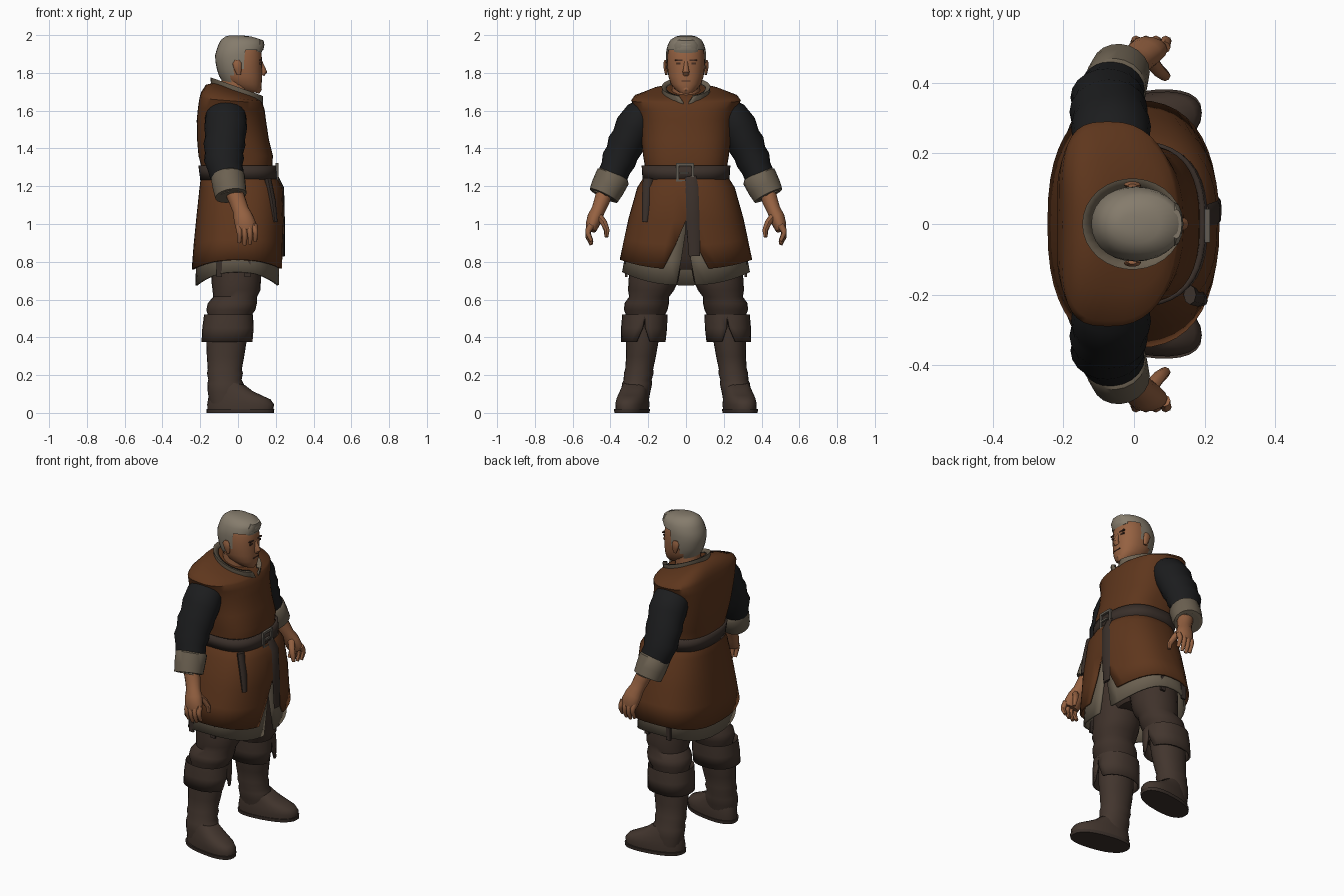
import bpy, bmesh, math
from mathutils import Vector


def material(name, rgb):
    m = bpy.data.materials.new(name)
    m.diffuse_color = (*rgb, 1)
    return m


TUNIC = material("brown_leather", (0.112, 0.037, 0.012))
SLEEVE = material("black_cloth", (0.0115, 0.012, 0.013))
LINEN = material("grey_linen", (0.150, 0.120, 0.083))
TROUSER = material("dark_brown_cloth", (0.050, 0.032, 0.024))
BOOT = material("boot_leather", (0.055, 0.036, 0.027))
BELT = material("belt_leather", (0.042, 0.029, 0.023))
METAL = material("dull_metal", (0.120, 0.105, 0.085))
SKIN = material("skin", (0.300, 0.120, 0.053))
HAIR = material("grey_hair", (0.235, 0.200, 0.150))
DARK = material("dark_detail", (0.060, 0.026, 0.016))


def finish(name, bm, mat, mirror=False, thick=0, angle=45):
    bmesh.ops.remove_doubles(bm, verts=bm.verts, dist=0.0003)
    bmesh.ops.recalc_face_normals(bm, faces=bm.faces)
    me = bpy.data.meshes.new(name)
    bm.to_mesh(me)
    bm.free()
    me.materials.append(mat)
    ob = bpy.data.objects.new(name, me)
    bpy.context.collection.objects.link(ob)
    bpy.ops.object.select_all(action='DESELECT')
    ob.select_set(True)
    bpy.context.view_layer.objects.active = ob
    bpy.ops.object.shade_smooth_by_angle(angle=math.radians(angle))
    if thick:
        s = ob.modifiers.new("thickness", 'SOLIDIFY')
        s.thickness, s.offset = thick, 0
    if mirror:
        m = ob.modifiers.new("mirror", 'MIRROR')
        m.use_axis = (False, True, False)
    return ob


def skin_rings(bm, rings, closed, caps):
    vs = [[bm.verts.new(p) for p in r] for r in rings]
    n = len(vs[0])
    for a, b in zip(vs, vs[1:]):
        for i in range(n if closed else n - 1):
            j = (i + 1) % n
            bm.faces.new((a[i], a[j], b[j], b[i]))
    if caps:
        bm.faces.new(vs[0])
        bm.faces.new(vs[-1])


def power(v, e):
    return math.copysign(abs(v) ** (2 / e), v)


def shell(name, rows, mat, n=32, e=2.4, slit=False, thick=0, mirror=False, keep=None):
    """Stacked level rings: z, cx, cy, rx, ry, then optional tilt, gap, dip, sweep, yaw."""
    rings = []
    for row in rows:
        z, cx, cy, rx, ry, tilt, gap, dip, sweep, yaw = (tuple(row) + (0,) * 5)[:10]
        t0 = math.asin((gap / ry) ** (e / 2)) if slit else 0
        ring = []
        for i in range(n + (1 if slit else 0)):
            t = t0 + (2 * math.pi - 2 * t0) * i / n
            x, y = rx * power(math.cos(t), e), ry * power(math.sin(t), e)
            ring.append(Vector((cx + x - sweep * (y / ry) ** 2, cy + y + yaw * x,
                                z - tilt * x - dip * math.cos(t) ** 2)))
        rings.append(ring)
    bm = bmesh.new()
    skin_rings(bm, rings, not slit, not slit and not thick)
    if keep:
        bad = [f for f in bm.faces if not keep(f.calc_center_median())]
        bmesh.ops.delete(bm, geom=bad, context='FACES')
    return finish(name, bm, mat, mirror, thick)


def tube(name, pts, mat, n=12, mirror=True):
    """Limb along a path: x, y, z, radius along x, radius across."""
    P = [Vector(p[:3]) for p in pts]
    rings = []
    for i, p in enumerate(pts):
        d = (P[min(i + 1, len(P) - 1)] - P[max(i - 1, 0)]).normalized()
        u = Vector((1, 0, 0))
        u = (u - d * u.dot(d)).normalized()
        v = d.cross(u)
        rings.append([P[i] + u * p[3] * math.cos(2 * math.pi * k / n)
                      + v * p[4] * math.sin(2 * math.pi * k / n) for k in range(n)])
    bm = bmesh.new()
    skin_rings(bm, rings, True, True)
    return finish(name, bm, mat, mirror)


def box(name, loc, size, mat, mirror=False):
    bm = bmesh.new()
    bmesh.ops.create_cube(bm, size=1)
    for v in bm.verts:
        v.co = Vector(loc) + Vector([c * s for c, s in zip(v.co, size)])
    return finish(name, bm, mat, mirror, angle=30)


# Tunic body, with swept-back shoulders
shell("tunic_body", [
    (1.23, .002, 0, .188, .215), (1.32, -.008, 0, .190, .22), (1.36, -.012, 0, .197, .227),
    (1.45, -.027, 0, .190, .237, 0, 0, 0, .02), (1.55, -.035, 0, .183, .250, 0, 0, 0, .035),
    (1.61, -.035, 0, .176, .270, .03, 0, 0, .04), (1.655, -.037, 0, .166, .290, .08, 0, 0, .038),
    (1.675, -.036, 0, .158, .275, .15, 0, 0, .035), (1.698, -.03, 0, .140, .19, .28, 0, 0, .015),
    (1.708, -.01, 0, .115, .11, .35)], TUNIC, 40, 2.7)

# Flared skirt split at the front, and the linen layer under it
shell("tunic_skirt", [
    (1.262, .0, 0, .180, .205), (1.235, .006, 0, .198, .225), (1.19, .016, 0, .214, .253),
    (1.03, .01, 0, .226, .298, 0, 0, .01), (.92, .002, 0, .231, .322, 0, .055, .03),
    (.81, -.003, 0, .236, .345, 0, .12, .05)], TUNIC, 40, 2.5, slit=True, thick=.012)
shell("linen_underskirt", [
    (1.10, .0, 0, .20, .265), (.95, .0, 0, .207, .295, 0, .003), (.84, -.002, 0, .213, .315, 0, .025, .03),
    (.745, -.004, 0, .216, .333, 0, .05, .07)], LINEN, 40, slit=True, thick=.012)

# Belt, buckle and hanging ends
shell("belt", [(1.235, .004, 0, .196, .222), (1.31, -.004, 0, .198, .227)], BELT, 40, 2.6, thick=.016)
for y in (-.045, .035):
    box("buckle_side", (.207, y, 1.27), (.016, .014, .10), METAL)
for z in (1.225, 1.315):
    box("buckle_bar", (.207, -.005, z), (.016, .09, .014), METAL)
box("buckle_pin", (.209, -.01, 1.27), (.012, .05, .012), METAL)
tube("belt_end", [(.206, .025, 1.25, .008, .030), (.236, .032, 1.19, .008, .034),
                  (.240, .036, 1.02, .008, .036), (.240, .045, .83, .008, .030)], BELT, 8, mirror=False)
tube("side_strap", [(.158, -.200, 1.24, .018, .028), (.182, -.208, 1.12, .018, .026),
                    (.195, -.216, 1.01, .014, .016)], BELT, 8, mirror=False)
for x in (-.10, .05):
    box("hem_strap", (x, .316, .775), (.03, .012, .11), BELT, mirror=True)

# Collar
shell("collar", [(1.65, -.005, 0, .115, .11, .35, .004), (1.69, -.005, 0, .132, .12, .38, .012),
                 (1.722, -.005, 0, .138, .125, .36, .035), (1.715, -.005, 0, .115, .105, .36, .035)],
      LINEN, 28, 2, slit=True, thick=.012)

# Head and neck
shell("neck", [(1.62, -.02, 0, .075, .075), (1.78, -.01, 0, .075, .075)], SKIN, 20, 2)
shell("head", [
    (1.695, .075, 0, .040, .035), (1.71, .06, 0, .062, .055), (1.74, .035, 0, .090, .080),
    (1.78, .020, 0, .108, .093), (1.83, .015, 0, .112, .099), (1.86, .014, 0, .113, .100),
    (1.90, .012, 0, .113, .098), (1.94, .01, 0, .105, .09), (1.97, .005, 0, .08, .07)],
    SKIN, 28, 2.2)
shell("hair", [
    (1.75, .005, 0, .085, .080), (1.785, .005, 0, .106, .095), (1.82, .004, 0, .116, .103),
    (1.86, .003, 0, .123, .106), (1.895, .005, 0, .126, .106), (1.92, .010, 0, .124, .104),
    (1.95, .018, 0, .122, .096), (1.975, .018, 0, .108, .082), (1.992, .003, 0, .070, .055),
    (1.999, -.012, 0, .03, .025)], HAIR, 28, 2.1,
    keep=lambda c: c.z > 1.915 or c.x < (.035 if c.z > 1.84 else -.03))
tube("quiff", [(.10, 0, 1.915, .026, .065), (.115, 0, 1.95, .025, .062),
               (.12, 0, 1.975, .016, .042)], HAIR, 12, mirror=False)
tube("nose", [(.116, 0, 1.865, .010, .010), (.128, 0, 1.83, .014, .013),
              (.136, 0, 1.805, .019, .019), (.126, 0, 1.79, .014, .015)], SKIN, 10, mirror=False)
tube("ear", [(.005, .104, 1.79, .010, .006), (.0, .108, 1.82, .020, .010),
             (-.005, .111, 1.85, .024, .010), (-.005, .108, 1.868, .012, .006)], SKIN, 10)
tube("chin", [(.095, 0, 1.735, .025, .035), (.10, 0, 1.71, .026, .032),
              (.095, 0, 1.695, .018, .022)], SKIN, 12, mirror=False)
box("eye", (.119, .038, 1.850), (.009, .026, .010), DARK, mirror=True)
box("brow", (.120, .038, 1.868), (.010, .040, .008), DARK, mirror=True)
box("mouth", (.1235, 0, 1.758), (.008, .05, .005), DARK)

# Arms: folded sleeve, turned cuff, forearm and hand
tube("sleeve", [
    (-.065, .19, 1.615, .09, .07), (-.065, .235, 1.57, .108, .095), (-.065, .275, 1.51, .113, .103),
    (-.068, .300, 1.455, .106, .094), (-.072, .320, 1.42, .111, .098), (-.074, .338, 1.375, .101, .088),
    (-.074, .355, 1.34, .106, .092), (-.068, .372, 1.295, .092, .080), (-.06, .385, 1.265, .092, .08),
    (-.055, .40, 1.23, .075, .07)], SLEEVE, 20)
tube("sleeve_cuff", [
    (-.055, .380, 1.265, .080, .078), (-.054, .386, 1.252, .090, .092), (-.046, .414, 1.195, .088, .089),
    (-.038, .436, 1.150, .084, .082), (-.037, .438, 1.146, .065, .065),
    (-.04, .428, 1.168, .05, .05)], LINEN, 20)
tube("forearm", [
    (-.03, .425, 1.19, .048, .045), (-.002, .446, 1.12, .045, .042), (.014, .464, 1.075, .043, .037),
    (.028, .482, 1.035, .052, .041), (.040, .496, .995, .056, .036), (.045, .502, .965, .048, .026)],
    SKIN, 14)
for i, drop in enumerate((.012, 0, .005, .02)):
    x = .003 + .028 * i
    tube("finger", [(x, .500, .995, .016, .019), (x + .003, .518, .965, .015, .016),
                    (x + .006, .518, .930 + drop, .0135, .0135),
                    (x + .004, .500, .890 + drop, .010, .010)], SKIN, 8)
tube("thumb", [(.045, .465, 1.045, .021, .020), (.070, .434, 1.005, .019, .018),
               (.088, .419, .965, .016, .015), (.092, .422, .930, .010, .010)], SKIN, 8)

# Trousers
shell("trouser_seat", [(.76, -.01, 0, .09, .10), (.82, -.01, 0, .13, .17), (1.1, 0, 0, .15, .21)], TROUSER, 24)
shell("trouser_leg", [
    (.98, -.01, .14, .15, .135), (.80, -.01, .160, .135, .138), (.70, -.01, .172, .131, .132),
    (.65, -.008, .185, .127, .122), (.615, -.015, .195, .116, .106), (.58, -.03, .208, .130, .118),
    (.545, -.038, .213, .130, .115), (.51, -.045, .215, .112, .10), (.45, -.05, .22, .10, .09)],
    TROUSER, 24, 2.1, mirror=True)

# Boots: turned cuff notched at the front, wrinkled shaft, foot and sole
shell("boot_cuff", [
    (.47, -.052, .218, .105, .095), (.515, -.050, .218, .128, .118), (.45, -.053, .222, .130, .116, 0, .006),
    (.375, -.056, .226, .131, .112, 0, .035)], BOOT, 24, 2.3, slit=True, thick=.012, mirror=True)
shell("boot_shaft", [
    (.48, -.055, .225, .105, .09), (.37, -.062, .233, .106, .086), (.30, -.066, .238, .099, .079),
    (.23, -.070, .248, .090, .074), (.21, -.069, .250, .095, .079), (.175, -.069, .256, .088, .074),
    (.155, -.066, .259, .096, .080), (.11, -.062, .266, .098, .077), (.05, -.06, .27, .09, .07)],
    BOOT, 24, 2.1, mirror=True)
shell("boot_foot", [
    (.015, .012, .284, .174, .082, 0, 0, 0, 0, .16), (.045, .014, .284, .177, .084, 0, 0, 0, 0, .16),
    (.080, .008, .282, .164, .080, .05, 0, 0, 0, .16), (.108, -.010, .278, .138, .074, .12, 0, 0, 0, .14),
    (.138, -.032, .272, .108, .068, .2, 0, 0, 0, .12), (.165, -.05, .268, .086, .060, .2, 0, 0, 0, .1)],
    BOOT, 28, 2.3, mirror=True)
shell("boot_sole", [(0, .012, .286, .178, .086, 0, 0, 0, 0, .16),
                    (.02, .012, .286, .180, .088, 0, 0, 0, 0, .16)], BELT, 28, 2.4, mirror=True)
